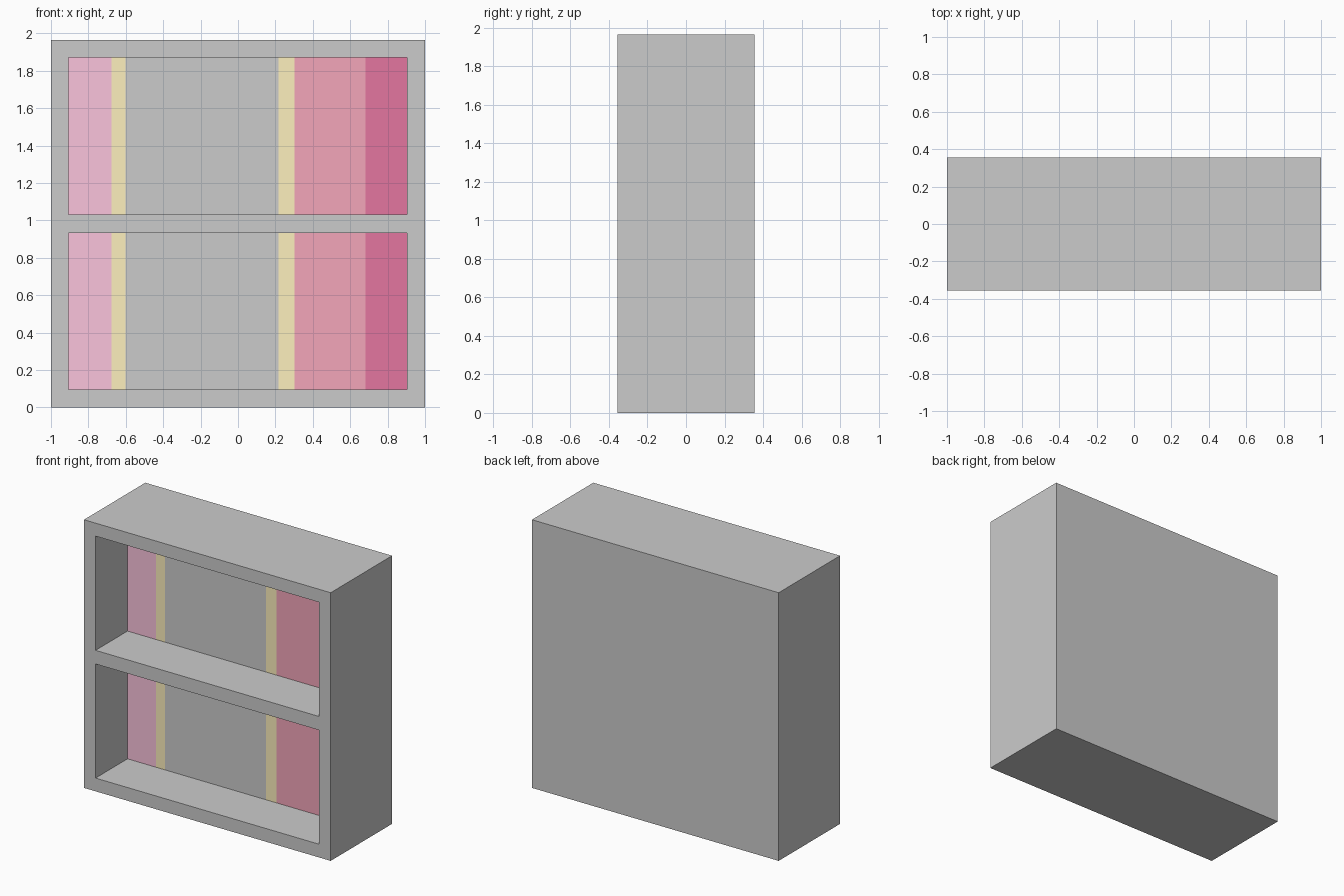
import bpy
import bmesh

if "Cube" in bpy.data.objects:
    bpy.data.objects.remove(bpy.data.objects["Cube"])

DEPTH = 0.71          # overall depth
RECESS = 0.37         # how far the compartments go in

# Column and row divisions of the front
XS = [-1.0, -0.906, -0.677, -0.602, 0.217, 0.303, 0.683, 0.904, 1.0]
ZS = [0.0, 0.097, 0.933, 1.033, 1.87, 1.965]
OPEN_ROWS = (1, 3)
PINK, YELLOW, RED, CRIMSON = 1, 2, 3, 4
COLUMN_COLOURS = [0, PINK, YELLOW, 0, YELLOW, RED, CRIMSON, 0]


def column(x):
    return sum(x > v for v in XS) - 1


def row(z):
    return sum(z > v for v in ZS) - 1


def material(name, rgb):
    mat = bpy.data.materials.new(name)
    mat.diffuse_color = (*rgb, 1)
    mat.use_nodes = True
    mat.node_tree.nodes["Principled BSDF"].inputs["Base Color"].default_value = mat.diffuse_color
    return mat


def extrude(bm, faces, y):
    """Extrude faces along y and return the moved faces."""
    geom = bmesh.ops.extrude_face_region(bm, geom=faces)["geom"]
    verts = [g for g in geom if isinstance(g, bmesh.types.BMVert)]
    bmesh.ops.translate(bm, verts=verts, vec=(0, y, 0))
    return [g for g in geom if isinstance(g, bmesh.types.BMFace)]


# Divided sheet at the back
bm = bmesh.new()
grid = [[bm.verts.new((x, DEPTH / 2, z)) for x in XS] for z in ZS]
for lower, upper in zip(grid, grid[1:]):
    for i in range(len(XS) - 1):
        bm.faces.new((lower[i], lower[i + 1], upper[i + 1], upper[i]))

# Solid case, then the two compartments pushed in from the front
front = extrude(bm, bm.faces[:], -DEPTH)
openings = []
for f in front:
    c = f.calc_center_median()
    if row(c.z) in OPEN_ROWS and 0 < column(c.x) < len(XS) - 2:
        openings.append(f)
panels = extrude(bm, openings, RECESS)
bmesh.ops.delete(bm, geom=[f for f in openings if f.is_valid], context='FACES')

# Coloured stripes on the compartment backs
for f in panels:
    f.material_index = COLUMN_COLOURS[column(f.calc_center_median().x)]

bmesh.ops.recalc_face_normals(bm, faces=bm.faces[:])
mesh = bpy.data.meshes.new("shelf_case")
bm.to_mesh(mesh)
bm.free()
for name, rgb in (("case_grey", (0.8, 0.8, 0.8)),
                  ("pink", (0.96, 0.55, 0.72)),
                  ("yellow", (0.99, 0.87, 0.51)),
                  ("red", (0.90, 0.38, 0.49)),
                  ("crimson", (0.775, 0.18, 0.35))):
    mesh.materials.append(material(name, rgb))
# material slots are added after the mesh, so restore the stripe indices
for p in mesh.polygons:
    inside = abs(p.center.y - (RECESS - DEPTH / 2)) < 0.001
    p.material_index = COLUMN_COLOURS[column(p.center.x)] if inside else 0
case = bpy.data.objects.new("shelf_case", mesh)
bpy.context.collection.objects.link(case)
